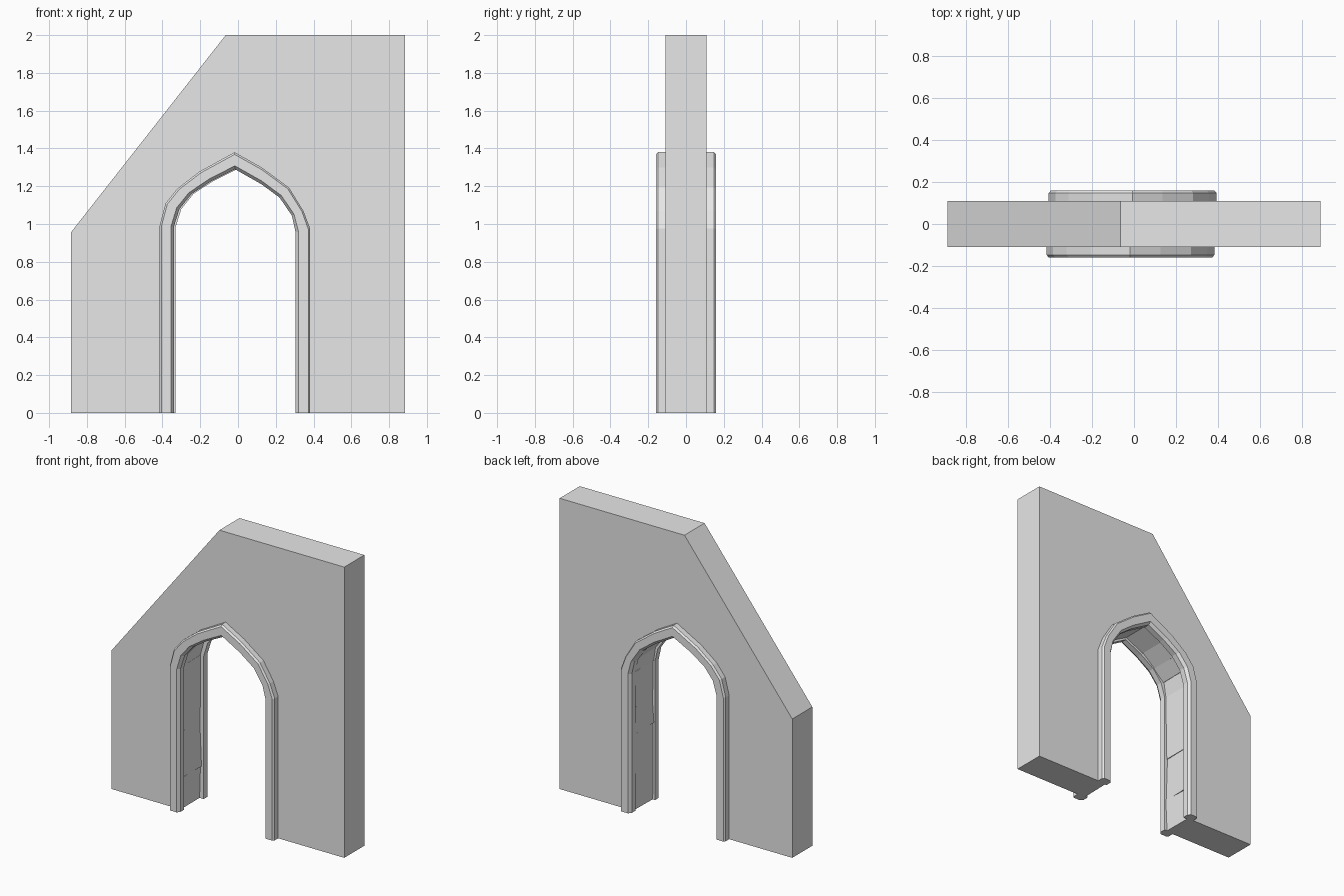
import bpy
import bmesh
import random
from mathutils import Vector

random.seed(4)

cube = bpy.data.objects.get("Cube")
if cube:
    bpy.data.objects.remove(cube, do_unlink=True)

stone = bpy.data.materials.new("pale_grey_stone")
stone.use_nodes = True
GREY = (0.8, 0.8, 0.8, 1.0)
stone.diffuse_color = GREY
stone.node_tree.nodes["Principled BSDF"].inputs["Base Color"].default_value = GREY

WALL_Y = 0.109    # half thickness of the wall
TRIM_Y = 0.159    # half depth over both trims

# Arch outline, from the foot of one jamb over the point to the other (x, z)
outer = [(-0.415, 0), (-0.415, 0.22), (-0.415, 0.53), (-0.415, 0.99),
         (-0.384, 1.108), (-0.32, 1.188), (-0.204, 1.278), (-0.018, 1.38),
         (0.125, 1.30), (0.27, 1.193), (0.346, 1.07), (0.382, 0.976),
         (0.382, 0.70), (0.382, 0.53), (0.382, 0)]
inner = [(-0.34, 0), (-0.34, 0.22), (-0.34, 0.53), (-0.34, 0.985),
         (-0.31, 1.08), (-0.245, 1.16), (-0.14, 1.228), (-0.016, 1.29),
         (0.125, 1.21), (0.22, 1.14), (0.285, 1.045), (0.305, 0.955),
         (0.305, 0.70), (0.305, 0.53), (0.305, 0)]


def across(i, t):
    """Point i of the arch, t = 0 on the outer edge and 1 on the inner."""
    return Vector(outer[i]).lerp(Vector(inner[i]), t)


def finish(name, bm):
    bmesh.ops.recalc_face_normals(bm, faces=bm.faces)
    mesh = bpy.data.meshes.new(name)
    bm.to_mesh(mesh)
    bm.free()
    mesh.materials.append(stone)
    obj = bpy.data.objects.new(name, mesh)
    bpy.context.collection.objects.link(obj)
    return obj


def loft(name, rings):
    """Closed tube through rings of equal length, capped at both ends."""
    bm = bmesh.new()
    rows = [[bm.verts.new(p) for p in ring] for ring in rings]
    n = len(rows[0])
    for a, b in zip(rows, rows[1:]):
        for k in range(n):
            m = (k + 1) % n
            bm.faces.new((a[k], a[m], b[m], b[k]))
    bm.faces.new(rows[0])
    bm.faces.new(rows[-1])
    return finish(name, bm)


# Wall with one sloping shoulder and the arched opening
REVEAL = 0.68
opening = [across(i, REVEAL) for i in range(len(outer))]
outline = [Vector(p) for p in ((0.885, 0), (0.885, 2), (-0.065, 2),
                               (-0.885, 0.955), (-0.885, 0))] + opening
bm = bmesh.new()
face = bm.faces.new([bm.verts.new((p.x, -WALL_Y, p.y)) for p in outline])
grown = bmesh.ops.extrude_face_region(bm, geom=[face], use_keep_orig=True)
bmesh.ops.translate(bm, vec=(0, 2 * WALL_Y, 0),
                    verts=[v for v in grown["geom"] if isinstance(v, bmesh.types.BMVert)])
finish("wall", bm)

# Chamfered arch trims on both faces of the wall (t across, y depth)
section = [(0, WALL_Y - 0.01), (0, TRIM_Y - 0.012), (0.13, TRIM_Y),
           (0.8, TRIM_Y), (1, TRIM_Y - 0.02), (1, WALL_Y - 0.01)]
for name, side, shift in (("front_trim", -1, 0), ("back_trim", 1, 0.01)):
    rings = []
    for i in range(len(outer)):
        points = [(across(i, t), y) for t, y in section]
        rings.append([(p.x + shift, side * y, p.y) for p, y in points])
    loft(name, rings)

# Uneven lining blocks between the trims
for i in range(len(outer) - 1):
    low, high = (random.uniform(0.7, 0.78), random.uniform(0.82, 0.93))
    if i % 2:
        low, high = high, low
    rings = []
    for j, t in ((i, low), (i + 1, high)):
        tilt = random.uniform(-0.05, 0.05)
        corners = ((0.5, -1), (0.5, 1), (t + tilt, 1), (t - tilt, -1))
        points = [(across(j, u), s) for u, s in corners]
        rings.append([(p.x, s * (WALL_Y - 0.002), p.y) for p, s in points])
    loft("lining_block_%02d" % (i + 1), rings)
